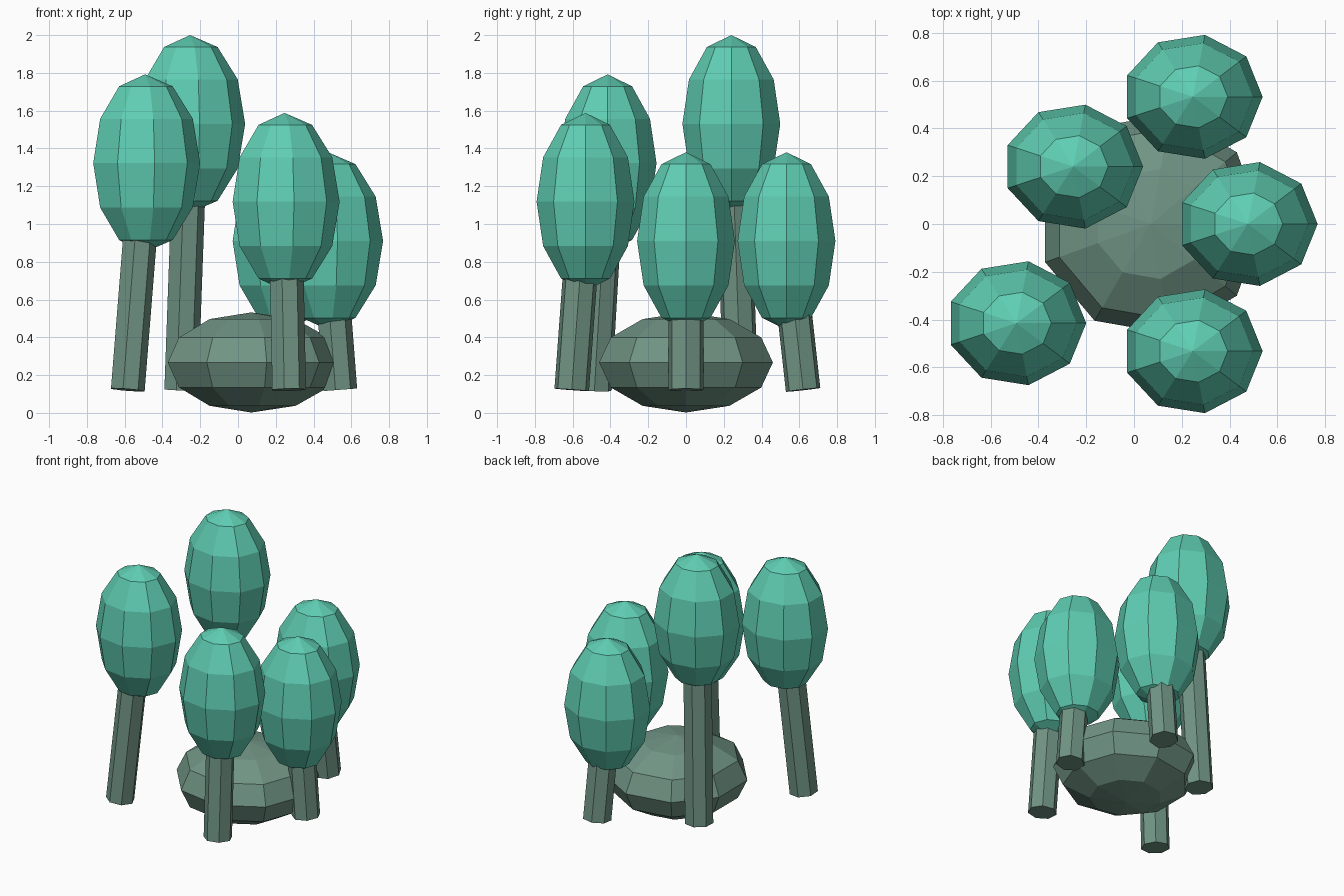
import bpy
import bmesh
from math import sin, cos, pi
from mathutils import Vector, Matrix

if "Cube" in bpy.data.objects:
    bpy.data.objects.remove(bpy.data.objects["Cube"], do_unlink=True)


def make_material(name, color):
    mat = bpy.data.materials.new(name)
    mat.use_nodes = True
    mat.diffuse_color = color
    mat.node_tree.nodes["Principled BSDF"].inputs["Base Color"].default_value = color
    return mat


def add_object(name, bm, mat):
    bmesh.ops.recalc_face_normals(bm, faces=bm.faces)
    mesh = bpy.data.meshes.new(name)
    bm.to_mesh(mesh)
    bm.free()
    mesh.materials.append(mat)
    obj = bpy.data.objects.new(name, mesh)
    bpy.context.collection.objects.link(obj)
    return obj


def add_ring(bm, sides, radius, z):
    return [bm.verts.new((radius * cos(2 * pi * i / sides),
                          radius * sin(2 * pi * i / sides), z)) for i in range(sides)]


def bridge(bm, low, high):
    n = len(low)
    for i in range(n):
        j = (i + 1) % n
        bm.faces.new((low[i], low[j], high[j], high[i]))


def ellipsoid(name, centre, size, mat, sides=9, bands=6):
    """Faceted ball with a corner facing +x."""
    bm = bmesh.new()
    rings = [add_ring(bm, sides, sin(pi * k / bands), -cos(pi * k / bands))
             for k in range(1, bands)]
    for low, high in zip(rings, rings[1:]):
        bridge(bm, low, high)
    for ring, z in ((rings[0], -1), (rings[-1], 1)):
        tip = bm.verts.new((0, 0, z))
        for i in range(sides):
            bm.faces.new((ring[i], ring[(i + 1) % sides], tip))
    bm.transform(Matrix.Translation(centre) @ Matrix.Diagonal((*size, 1)))
    return add_object(name, bm, mat)


def trunk(name, base, top, mat, radius=0.094, sides=7):
    """Straight prism leaning from base to top."""
    bm = bmesh.new()
    axis = Vector(top) - Vector(base)
    low = add_ring(bm, sides, radius, 0)
    high = add_ring(bm, sides, radius, axis.length)
    bridge(bm, low, high)
    bm.faces.new(low)
    bm.faces.new(high)
    lean = Vector((0, 0, 1)).rotation_difference(axis).to_matrix().to_4x4()
    bm.transform(Matrix.Translation(base) @ lean)
    return add_object(name, bm, mat)


leaf = make_material("leaf_green", (0.114, 0.610, 0.445, 1))
stone = make_material("grey_green", (0.162, 0.296, 0.231, 1))

# Central boulder
ellipsoid("boulder", (0.07, 0, 0.267), (0.47, 0.467, 0.265), stone)

# Trees: crown centre, then trunk foot (x, y)
trees = {
    "right": ((0.476, 0.0, 0.91), (0.537, 0.0)),
    "back_right": ((0.246, 0.532, 0.91), (0.268, 0.62)),
    "back_left": ((-0.254, 0.24, 1.53), (-0.305, 0.29)),
    "front_left": ((-0.492, -0.415, 1.322), (-0.588, -0.485)),
    "front": ((0.246, -0.532, 1.118), (0.266, -0.605)),
}
for place, (crown, foot) in trees.items():
    ellipsoid(place + "_crown", crown, (0.292, 0.263, 0.47), leaf)
    trunk(place + "_trunk", (*foot, 0.122), crown, stone)
